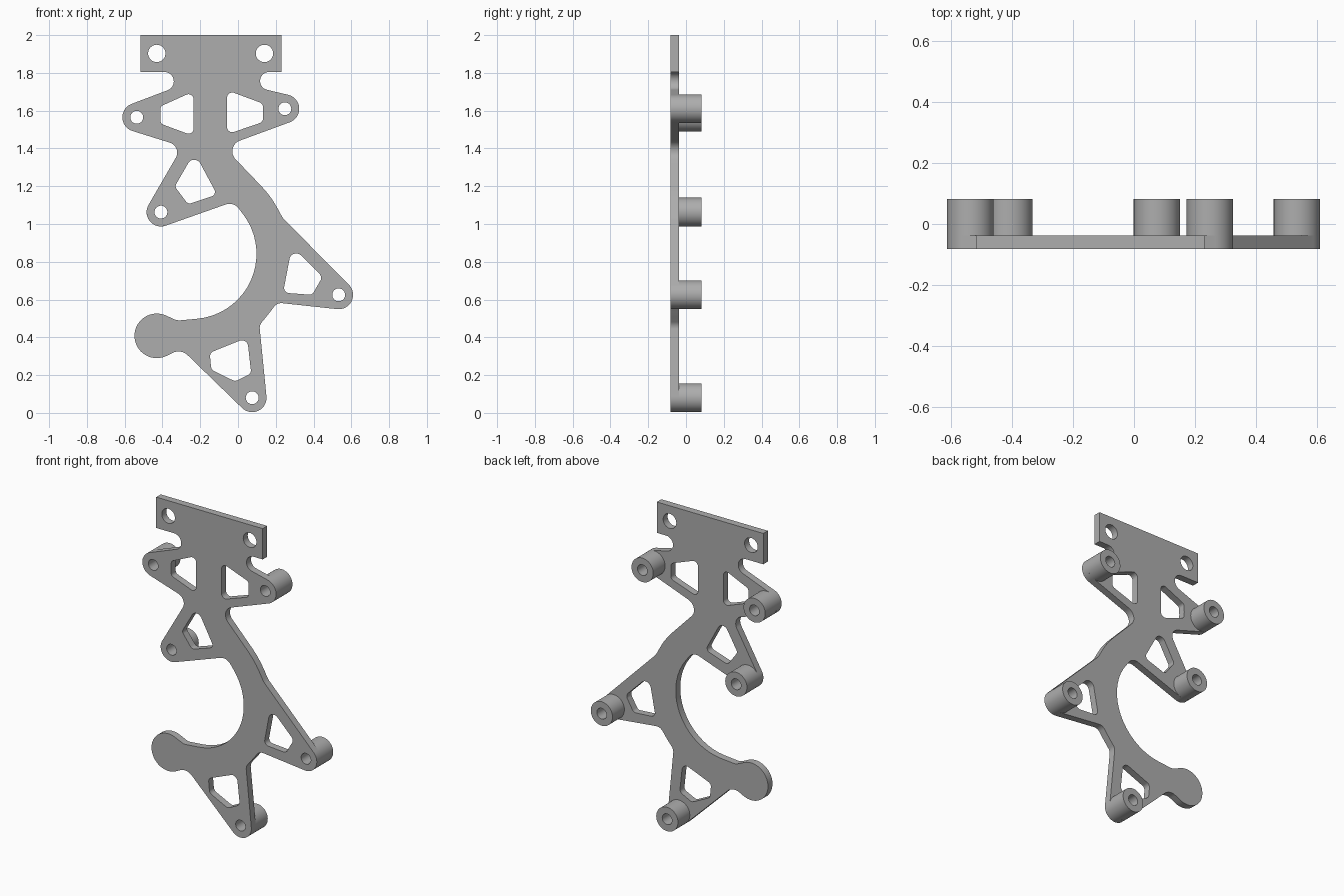
import bpy, bmesh, math
from mathutils import Vector

cube = bpy.data.objects.get("Cube")
if cube:
    bpy.data.objects.remove(cube, do_unlink=True)

FRONT, PLATE_BACK, BOSS_BACK = -0.082, -0.037, 0.082
BOSS_R, BORE_R, MOUNT_R = 0.076, 0.034, 0.046

grey = bpy.data.materials.new("plain_grey")
grey.use_nodes = True
colour = (0.42, 0.42, 0.42, 1)
grey.diffuse_color = colour
grey.node_tree.nodes["Principled BSDF"].inputs["Base Color"].default_value = colour


def circle(x, z, r, n=40):
    return [Vector((x + r * math.cos(math.tau * i / n), z + r * math.sin(math.tau * i / n)))
            for i in range(n)]


def belt(wheels):
    """Clockwise loop of arcs joined by tangent lines; a negative radius is a concave arc."""
    headings = []
    for i, (x, z, r) in enumerate(wheels):
        x2, z2, r2 = wheels[(i + 1) % len(wheels)]
        ratio = (r - r2) / math.hypot(x2 - x, z2 - z)
        headings.append(math.atan2(z2 - z, x2 - x) - math.asin(max(-1, min(1, ratio))))
    points = []
    for i, (x, z, r) in enumerate(wheels):
        start = headings[i - 1]
        if r == 0:
            points.append(Vector((x, z)))
            continue
        sign = -1 if r > 0 else 1
        sweep = (sign * (headings[i] - start)) % math.tau
        if sweep > math.tau - 0.1:
            sweep = 0
        steps = max(1, math.ceil(sweep / math.radians(7)))
        for k in range(steps + 1):
            a = start + sign * sweep * k / steps + math.pi / 2
            p = Vector((x + r * math.cos(a), z + r * math.sin(a)))
            if not points or (p - points[-1]).length > 0.0005:
                points.append(p)
    return points


def slab(name, loops, y0, y1):
    """Fill the loops (first is the outline, the rest are holes) and extrude along y."""
    bm = bmesh.new()
    edges = []
    for loop in loops:
        verts = [bm.verts.new((p.x, y0, p.y)) for p in loop]
        edges += [bm.edges.new((v, verts[i - 1])) for i, v in enumerate(verts)]
    bmesh.ops.triangle_fill(bm, use_beauty=True, edges=edges, normal=(0, -1, 0))
    ext = bmesh.ops.extrude_face_region(bm, geom=bm.faces[:], use_keep_orig=True)
    moved = [g for g in ext["geom"] if isinstance(g, bmesh.types.BMVert)]
    bmesh.ops.translate(bm, verts=moved, vec=(0, y1 - y0, 0))
    bmesh.ops.recalc_face_normals(bm, faces=bm.faces[:])
    mesh = bpy.data.meshes.new(name)
    bm.to_mesh(mesh)
    bm.free()
    mesh.materials.append(grey)
    obj = bpy.data.objects.new(name, mesh)
    bpy.context.collection.objects.link(obj)
    bpy.ops.object.select_all(action="DESELECT")
    obj.select_set(True)
    bpy.context.view_layer.objects.active = obj
    bpy.ops.object.shade_smooth_by_angle(angle=math.radians(30))
    return obj


# Boss centres
bosses = {
    "upper_left": (0.248, 1.61),
    "upper_right": (-0.536, 1.565),
    "middle_right": (-0.408, 1.063),
    "lower_left": (0.533, 0.625),
    "bottom": (0.075, 0.08),
}


def tip(key):
    return (*bosses[key], BOSS_R)


ring_outer = (-0.247, 0.84, 0.517)

# Plate outline: mounting tab, arms, hooked ring and end ball
outline = belt([
    (-0.515, 2, 0), (0.23, 2, 0), (0.23, 1.805, 0),
    (0.165, 1.757, -0.048), tip("upper_left"), (0.03, 1.385, -0.06),
    ring_outer, (0.318, 1.092, -0.1), tip("lower_left"), (0.23, 0.531, -0.05),
    ring_outer, (0.165, 0.449, -0.05), tip("bottom"), (-0.315, 0.255, -0.07),
    (-0.43, 0.408, 0.118), (-0.31, 0.56, -0.07),
    (-0.247, 0.842, -0.345), (-0.045, 1.047, -0.06),
    tip("middle_right"), (-0.377, 1.378, -0.055), tip("upper_right"),
    (-0.39, 1.755, -0.05), (-0.515, 1.805, 0),
])

# Lightening windows in the arms
windows = [
    [(-0.39, 1.61, 0.02), (-0.262, 1.66, 0.027), (-0.262, 1.505, 0.027),
     (-0.39, 1.545, 0.02), (-0.536, 1.565, -0.125)],
    [(-0.03, 1.668, 0.028), (0.107, 1.62, 0.025), (0.107, 1.558, 0.025), (-0.03, 1.514, 0.028)],
    [(-0.232, 1.303, 0.037), (-0.147, 1.17, 0.025), (-0.255, 1.135, 0.026), (-0.305, 1.2, 0.025)],
    [(0.308, 0.808, 0.036), (0.41, 0.715, 0.03), (0.378, 0.652, 0.026), (0.272, 0.662, 0.028)],
    [(0.02, 0.35, 0.034), (0.04, 0.225, 0.028), (-0.015, 0.2, 0.03),
     (-0.113, 0.248, 0.03), (-0.12, 0.3, 0.028)],
]

holes = [belt(w) for w in windows]
holes += [circle(x, 1.903, MOUNT_R) for x in (-0.43, 0.14)]
holes += [circle(x, z, BORE_R) for x, z in bosses.values()]
slab("bracket_plate", [outline] + holes, FRONT, PLATE_BACK)

# Hollow bosses on the back of each arm
for key, (x, z) in bosses.items():
    slab(key + "_boss", [circle(x, z, BOSS_R), circle(x, z, BORE_R)], PLATE_BACK, BOSS_BACK)
